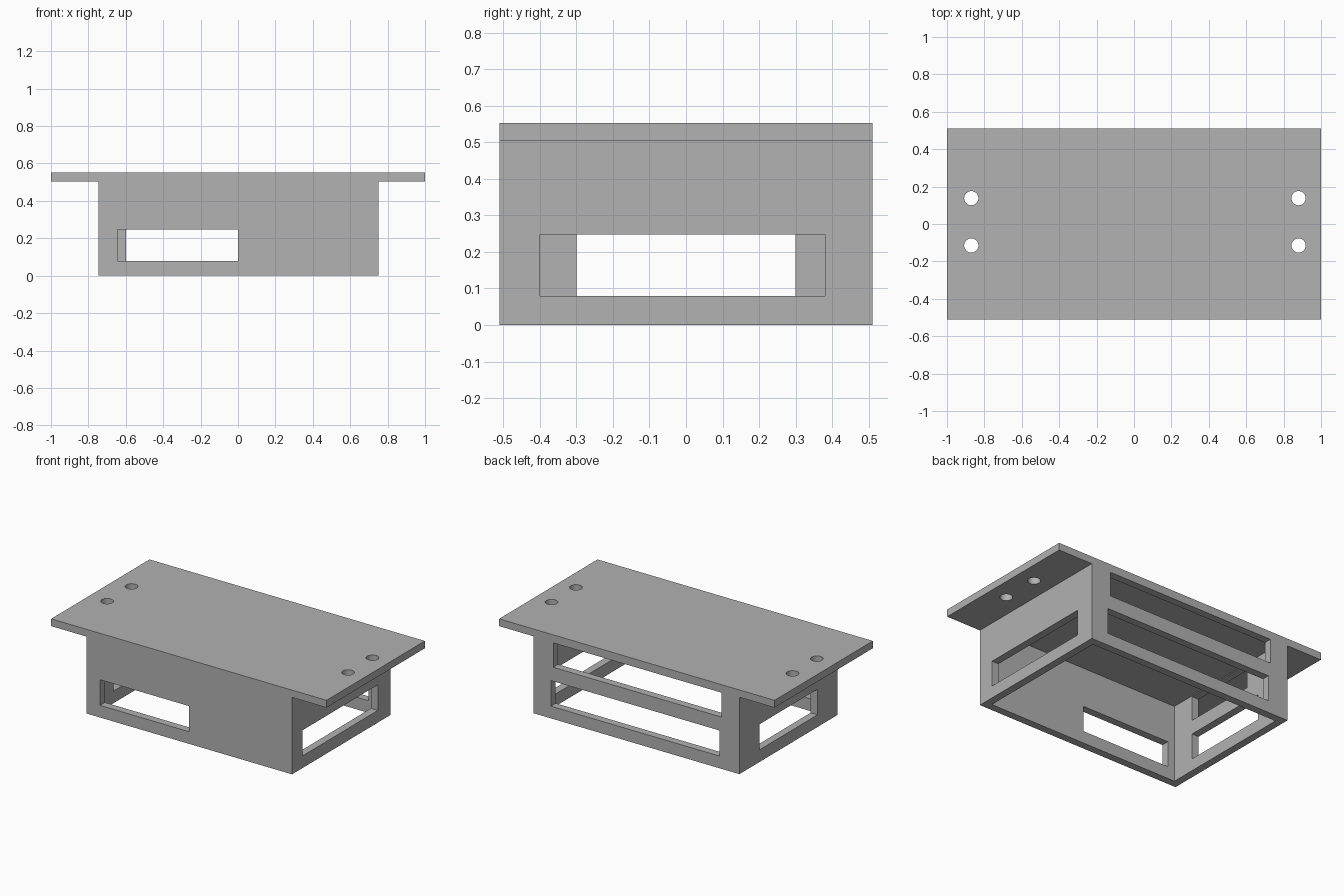
import bpy

if "Cube" in bpy.data.objects:
    bpy.data.objects.remove(bpy.data.objects["Cube"])

grey = bpy.data.materials.new("light_grey")
grey.use_nodes = True
colour = (0.445, 0.445, 0.445, 1)
grey.diffuse_color = colour
grey.node_tree.nodes["Principled BSDF"].inputs["Base Color"].default_value = colour


def box(name, x, y, z):
    """Box from (min, max) pairs along each axis."""
    bpy.ops.mesh.primitive_cube_add(size=1, location=[sum(r) / 2 for r in (x, y, z)])
    ob = bpy.context.object
    ob.name = name
    ob.scale = [r[1] - r[0] for r in (x, y, z)]
    bpy.ops.object.transform_apply(location=True, rotation=False, scale=True)
    ob.data.materials.append(grey)
    return ob


def cut(target, cutter):
    """Subtract the cutter and remove it."""
    mod = target.modifiers.new("cut", 'BOOLEAN')
    mod.operation = 'DIFFERENCE'
    mod.solver = 'EXACT'
    mod.object = cutter
    cutter.hide_render = True
    bpy.context.view_layer.objects.active = target
    bpy.ops.object.modifier_apply(modifier=mod.name)
    bpy.data.objects.remove(cutter)


WALL = 0.05
LEFT, RIGHT, DEEP = 0.75, -0.745, 0.51
UNDERSIDE, TOP = 0.505, 0.553
LOW, HIGH = (0.08, 0.248), (0.34, 0.5)

# Housing: four walls, open underneath, closed above by the plate
housing = box("housing", (RIGHT, LEFT), (-DEEP, DEEP), (0, UNDERSIDE))
cut(housing, box("cavity", (RIGHT + WALL, LEFT - WALL),
                 (-DEEP + WALL, DEEP - WALL), (-0.1, 0.6)))

# Wall openings
front, back = (-0.6, -0.4), (0.4, 0.6)
left, right = (0.65, 0.85), (-0.85, -0.65)
openings = {
    "front_slot": ((-0.645, 0), front, LOW),
    "back_lower_slot": ((-0.6, 0.625), back, LOW),
    "back_upper_slot": ((-0.615, 0.607), back, HIGH),
    "left_slot": (left, (-0.4, 0.38), LOW),
    "right_lower_slot": (right, (-0.3, 0.3), LOW),
    "right_upper_slot": (right, (-0.3, 0.2), HIGH),
}
for name, ranges in openings.items():
    cut(housing, box(name, *ranges))

# Mounting plate with four screw holes
plate = box("mounting_plate", (-1, 1), (-DEEP, DEEP), (UNDERSIDE, TOP))
for x in (-0.87, 0.88):
    for y in (-0.115, 0.138):
        bpy.ops.mesh.primitive_cylinder_add(vertices=32, radius=0.038, depth=0.3,
                                            location=(x, y, TOP))
        drill = bpy.context.object
        drill.data.materials.append(grey)
        cut(plate, drill)
